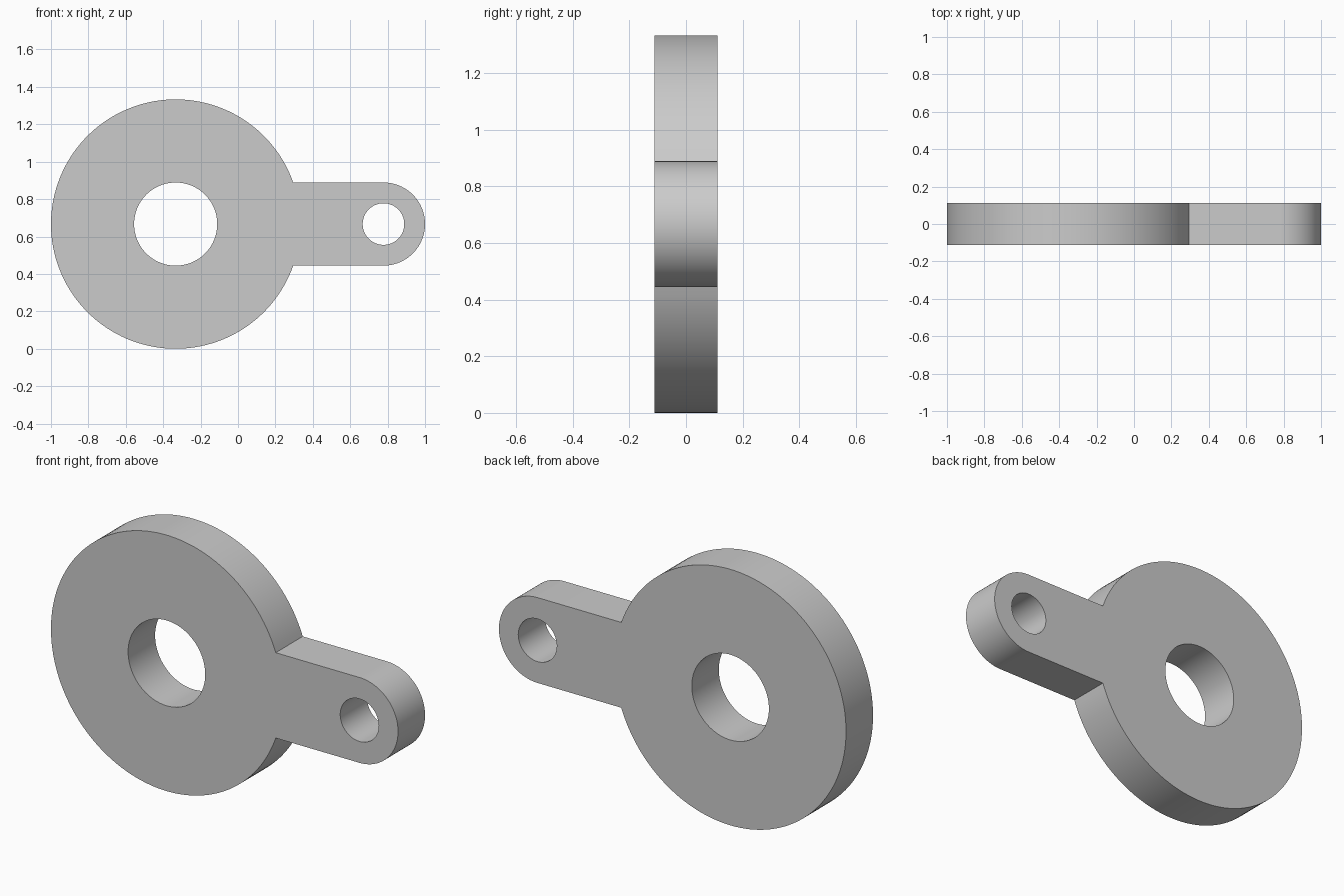
import bpy, bmesh
from math import asin, cos, pi, sin

cube = bpy.data.objects.get("Cube")
if cube:
    bpy.data.objects.remove(cube, do_unlink=True)

UNIT = 2 / 9                 # half height of the arm; all other sizes follow from it
DISC_R = 3 * UNIT
DISC_X, END_X = -1 + DISC_R, 1 - UNIT
MID_Z = DISC_R


def arc(cx, radius, start, end, steps):
    """Points on an arc in the XZ plane, both ends included."""
    return [(cx + radius * cos(a), -UNIT / 2, MID_Z + radius * sin(a))
            for a in (start + (end - start) * i / steps for i in range(steps + 1))]


def add_loop(bm, points):
    verts = [bm.verts.new(p) for p in points]
    for a, b in zip(verts, verts[1:] + verts[:1]):
        bm.edges.new((a, b))


# Outline: large disc arc joined to the rounded arm end, plus two holes
join = asin(UNIT / DISC_R)
bm = bmesh.new()
add_loop(bm, arc(DISC_X, DISC_R, join, 2 * pi - join, 120)
         + arc(END_X, UNIT, -pi / 2, pi / 2, 48))
add_loop(bm, arc(DISC_X, UNIT, 0, 2 * pi, 96)[:-1])
add_loop(bm, arc(END_X, UNIT / 2, 0, 2 * pi, 72)[:-1])

# Fill the plate and extrude it to thickness
bmesh.ops.triangle_fill(bm, use_beauty=True, use_dissolve=False, edges=bm.edges[:])
extruded = bmesh.ops.extrude_face_region(bm, geom=bm.faces[:], use_keep_orig=True)
bmesh.ops.translate(bm, vec=(0, UNIT, 0),
                    verts=[g for g in extruded["geom"] if isinstance(g, bmesh.types.BMVert)])
bmesh.ops.recalc_face_normals(bm, faces=bm.faces[:])

mesh = bpy.data.meshes.new("lug_plate")
bm.to_mesh(mesh)
bm.free()
plate = bpy.data.objects.new("lug_plate", mesh)
bpy.context.collection.objects.link(plate)

# Plain grey material
grey = bpy.data.materials.new("plain_grey")
grey.use_nodes = True
colour = (0.6, 0.6, 0.6, 1)
grey.diffuse_color = colour
grey.node_tree.nodes["Principled BSDF"].inputs["Base Color"].default_value = colour
mesh.materials.append(grey)

# Smooth curved walls, crisp rims
bpy.ops.object.select_all(action="DESELECT")
plate.select_set(True)
bpy.context.view_layer.objects.active = plate
bpy.ops.object.shade_smooth_by_angle(angle=pi / 6)
